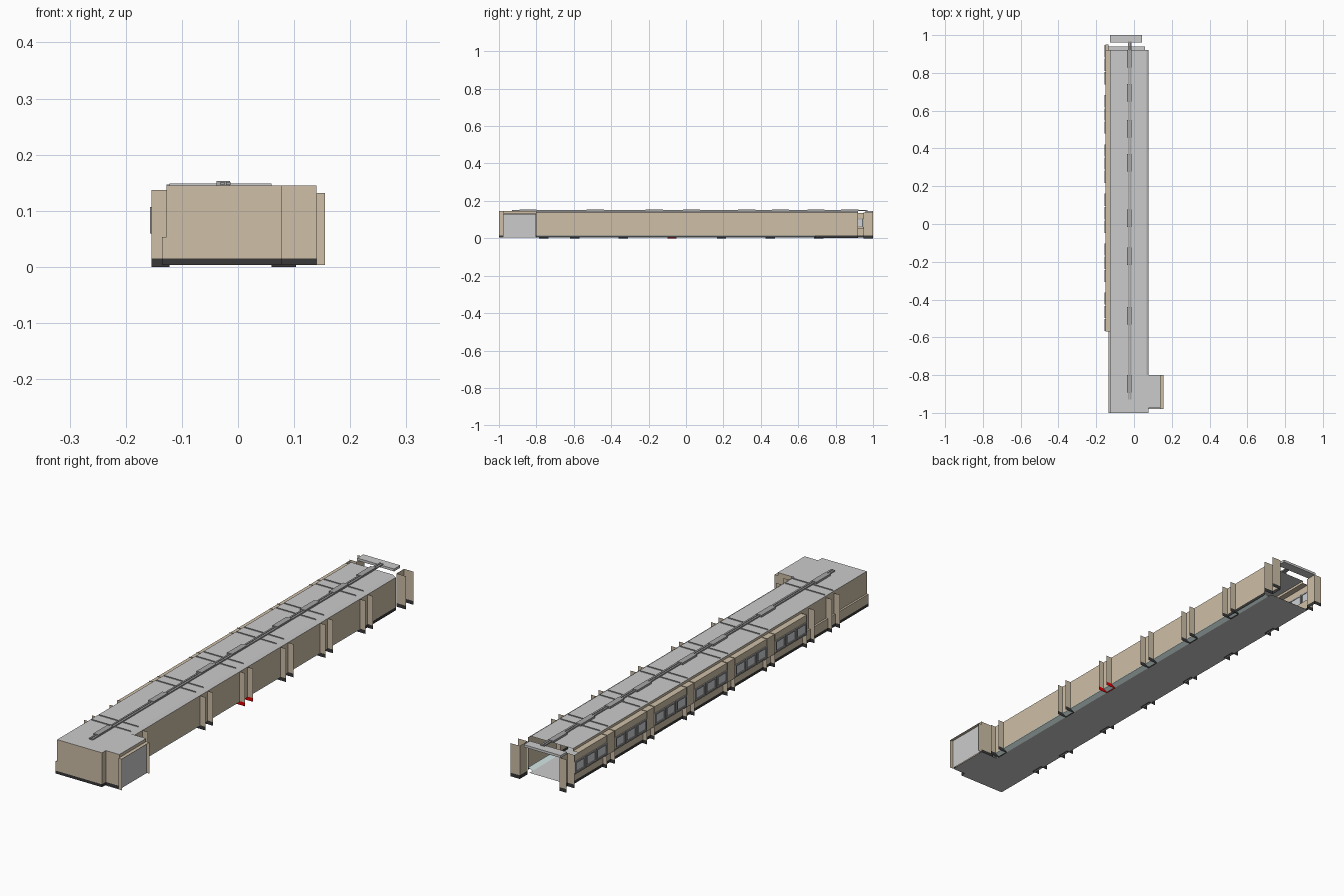
import bpy, bmesh

if "Cube" in bpy.data.objects:
    bpy.data.objects.remove(bpy.data.objects["Cube"])

def mat(name, c):
    m = bpy.data.materials.new(name)
    m.diffuse_color = (*c, 1)
    m.use_nodes = True
    m.node_tree.nodes["Principled BSDF"].inputs["Base Color"].default_value = m.diffuse_color
    return m

BROWN = mat("brown_panel", (0.62, 0.52, 0.39))
BLACK = mat("black_skirting", (0.04, 0.04, 0.04))
DARK = mat("dark_metal", (0.38, 0.38, 0.38))
RED = mat("red_base", (0.8, 0.0, 0.0))
TEAL = mat("pale_strip", (0.66, 0.78, 0.78))
GLASS = mat("window_grey", (0.62, 0.64, 0.66))

def finish(name, bm, m=None):
    bmesh.ops.recalc_face_normals(bm, faces=bm.faces)
    me = bpy.data.meshes.new(name)
    bm.to_mesh(me)
    bm.free()
    ob = bpy.data.objects.new(name, me)
    bpy.context.collection.objects.link(ob)
    if m:
        me.materials.append(m)
    return ob

def sheet(name, pts, axis, a, b, m=None):
    """Sweep an open 2D profile along one axis from a to b."""
    def p3(p, t):
        v = list(p)
        v.insert("xyz".index(axis), t)
        return v
    bm = bmesh.new()
    rows = [[bm.verts.new(p3(p, t)) for p in pts] for t in (a, b)]
    for i in range(len(pts) - 1):
        bm.faces.new((rows[0][i], rows[0][i + 1], rows[1][i + 1], rows[1][i]))
    return finish(name, bm, m)

def boxes(name, spans, m=None):
    """One mesh of boxes, each (x0, x1, y0, y1, z0, z1)."""
    bm = bmesh.new()
    for x0, x1, y0, y1, z0, z1 in spans:
        vs = bmesh.ops.create_cube(bm, size=1)["verts"]
        for v in vs:
            v.co = (x1 if v.co.x > 0 else x0, y1 if v.co.y > 0 else y0,
                    z1 if v.co.z > 0 else z0)
    return finish(name, bm, m)

F, S, T = 0.003, 0.015, 0.145      # floor, skirting top, ceiling
RW = 0.078                         # right wall

# floor, with the pale sloped strip beside the right wall
sheet("floor", [(-0.135, F), (0.058, F)], "y", -1, 0.94)
sheet("floor_edge_strip", [(0.058, F), (RW, 0.012), (RW, S)], "y", -0.8, 0.92, TEAL)
sheet("alcove_floor", [(0.058, F), (0.14, F)], "y", -0.98, -0.8)
sheet("front_floor_edge", [(0.058, F), (RW, F)], "y", -1, -0.98)

# ceiling
sheet("ceiling", [(-0.127, T), (0.065, T), (RW, 0.137)], "y", -0.8, 0.92)
sheet("front_ceiling", [(-0.127, T), (RW, T)], "y", -1, -0.8)
sheet("alcove_ceiling", [(RW, T), (0.14, T)], "y", -0.975, -0.8)

# right wall and alcove walls
sheet("right_wall", [(RW, S), (RW, 0.137)], "y", -0.8, 0.92, BROWN)
alcove = [(RW, -1), (RW, -0.975), (0.14, -0.975)]
sheet("alcove_front_wall", alcove, "z", S, T, BROWN)
sheet("alcove_front_skirting", alcove, "z", F, S, BLACK)
sheet("alcove_back_wall", [(RW, -0.8), (0.14, -0.8)], "z", S, T, BROWN)
sheet("alcove_back_skirting", [(RW, -0.8), (0.14, -0.8)], "z", F, S, BLACK)
sheet("alcove_lintel", [(0.14, 0.132), (0.14, T)], "y", -0.975, -0.8, BROWN)

# front wall
sheet("front_wall_upper", [(-0.127, -1), (RW, -1)], "z", 0.053, T, BROWN)
sheet("front_wall_lower", [(-0.135, -1), (RW, -1)], "z", S, 0.053, BROWN)
sheet("front_skirting", [(-0.135, -1), (RW, -1)], "z", F, S, BLACK)

# double door and its frame in the alcove
for i, (a, b) in enumerate([(-0.978, -0.8905), (-0.8895, -0.802)]):
    sheet(f"door_leaf_{i}", [(0.143, F), (0.143, 0.131)], "y", a, b)
sheet("door_frame", [(-0.98, F), (-0.98, 0.132), (-0.8, 0.132), (-0.8, F)],
      "x", 0.14, 0.155, BROWN)

# left wall: plain stepped part, then the projecting window bay
sheet("left_wall_front", [(-0.135, S), (-0.135, 0.053), (-0.127, 0.053), (-0.127, T)],
      "y", -1, -0.57, BROWN)
sheet("left_wall_lower", [(-0.135, S), (-0.135, 0.053), (-0.152, 0.053), (-0.152, 0.06)],
      "y", -0.57, 0.95, BROWN)
sheet("left_wall_top", [(-0.152, 0.107), (-0.152, 0.135), (-0.127, 0.135), (-0.127, T)],
      "y", -0.57, 0.92, BROWN)
sheet("left_wall_top_end", [(-0.152, 0.107), (-0.152, 0.135)], "y", 0.92, 0.95, BROWN)
sheet("left_skirting", [(-0.135, F), (-0.135, S)], "y", -1, 0.95, BLACK)
sheet("window_bay_end", [(-0.152, -0.57), (-0.127, -0.57)], "z", 0.053, 0.135, BROWN)

# pilasters with open backs, skirting bases and ceiling ribs
ribs = [-0.76, -0.335, -0.075, 0.19, 0.45, 0.71, 0.975]
H = 0.025
for i, y in enumerate(ribs):
    for side, inner, outer in (("right", 0.06, 0.103), ("left", -0.122, -0.154)):
        prof = [(outer, y - H), (inner, y - H), (inner, y + H), (outer, y + H)]
        sheet(f"{side}_pilaster_{i}", prof, "z", S, 0.137, BROWN)
        base = RED if (side == "right" and i == 2) else BLACK
        sheet(f"{side}_pilaster_base_{i}", prof, "z", 0.0, S, base)
    if i < 6:
        sheet(f"ceiling_rib_{i}", [(y - H, 0.149), (y - H, 0.137), (y + H, 0.137), (y + H, 0.149)],
              "x", -0.122, 0.06)
# left pilaster in the middle of the window bay start
prof = [(-0.154, -0.62), (-0.122, -0.62), (-0.122, -0.57), (-0.154, -0.57)]
sheet("left_pilaster_bay_start", prof, "z", S, 0.137, BROWN)
sheet("left_pilaster_bay_base", prof, "z", 0.0, S, BLACK)
sheet("right_end_skirting", [(RW + 0.001, 0.002), (RW + 0.001, S)], "y", 0.69, 0.92, BLACK)

# ceiling beam over the open back end
boxes("end_beam", [(-0.127, 0.042, 0.96, 1.0, 0.137, 0.147)])

# windows: three framed panes in each bay
bays = [(-0.57, -0.36)] + [(a + H, b - H) for a, b in zip(ribs[1:], ribs[2:])]
panes, frames, posts = [], [], []
for a, b in bays:
    posts += [(-0.152, -0.150, a - 0.052, a, 0.06, 0.107)] if a > -0.5 else []
    step = (b - a) / 3
    for k in range(3):
        y0, y1 = a + k * step + 0.003, a + (k + 1) * step - 0.003
        t = 0.006
        panes.append((-0.154, -0.152, y0 + t, y1 - t, 0.066, 0.101))
        frames += [(-0.157, -0.150, y0, y0 + t, 0.06, 0.107),
                   (-0.157, -0.150, y1 - t, y1, 0.06, 0.107),
                   (-0.157, -0.150, y0 + t, y1 - t, 0.06, 0.066),
                   (-0.157, -0.150, y0 + t, y1 - t, 0.101, 0.107)]
boxes("window_panes", panes, GLASS)
boxes("window_frames", frames, DARK)
boxes("window_posts", posts, BROWN)

# conduit rail and lamp housings along the roof
boxes("roof_conduit", [(-0.031, -0.024, -0.93, 0.97, 0.146, 0.151),
                       (-0.021, -0.013, -0.93, 0.97, 0.146, 0.151)], DARK)
lamps = [-0.845, -0.485, -0.17, 0.03, 0.325, 0.505, 0.695, 0.875]
boxes("roof_lamp_housings", [(-0.038, -0.014, y - 0.046, y + 0.046, 0.145, 0.153)
                             for y in lamps], DARK)
